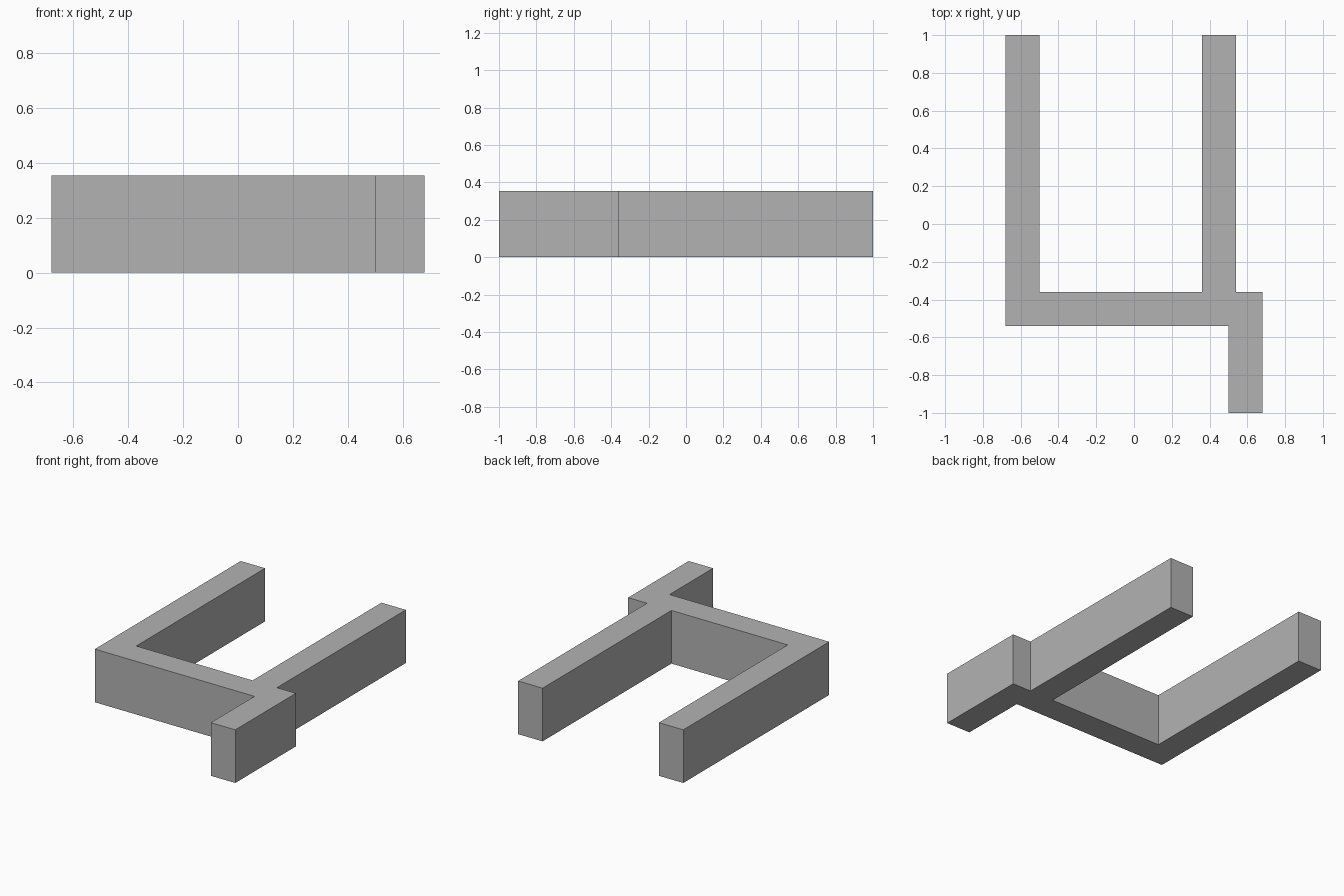
import bpy
import bmesh

cube = bpy.data.objects.get("Cube")
if cube:
    bpy.data.objects.remove(cube, do_unlink=True)

HEIGHT = 0.355

# Plain grey for the whole wall
grey = bpy.data.materials.new("grey")
grey.use_nodes = True
colour = (0.45, 0.45, 0.45, 1)
grey.diffuse_color = colour
grey.node_tree.nodes["Principled BSDF"].inputs["Base Color"].default_value = colour

# Floor plan outline, counter-clockwise from the front spur
outline = [
    (0.5, -1), (0.68, -1), (0.68, -0.36),        # front spur
    (0.54, -0.36), (0.54, 1), (0.36, 1),         # left arm
    (0.36, -0.36), (-0.5, -0.36),                # inside of cross wall
    (-0.5, 1), (-0.68, 1), (-0.68, -0.54),       # right arm
    (0.5, -0.54),                                # front of cross wall
]

# Extrude the plan into one solid
bm = bmesh.new()
base = bm.faces.new([bm.verts.new((x, y, 0)) for x, y in outline])
top = bmesh.ops.extrude_face_region(bm, geom=[base], use_keep_orig=True)
raised = [v for v in top["geom"] if isinstance(v, bmesh.types.BMVert)]
bmesh.ops.translate(bm, verts=raised, vec=(0, 0, HEIGHT))
bmesh.ops.recalc_face_normals(bm, faces=bm.faces)

mesh = bpy.data.meshes.new("branched_wall")
bm.to_mesh(mesh)
bm.free()
mesh.materials.append(grey)
wall = bpy.data.objects.new("branched_wall", mesh)
bpy.context.collection.objects.link(wall)
